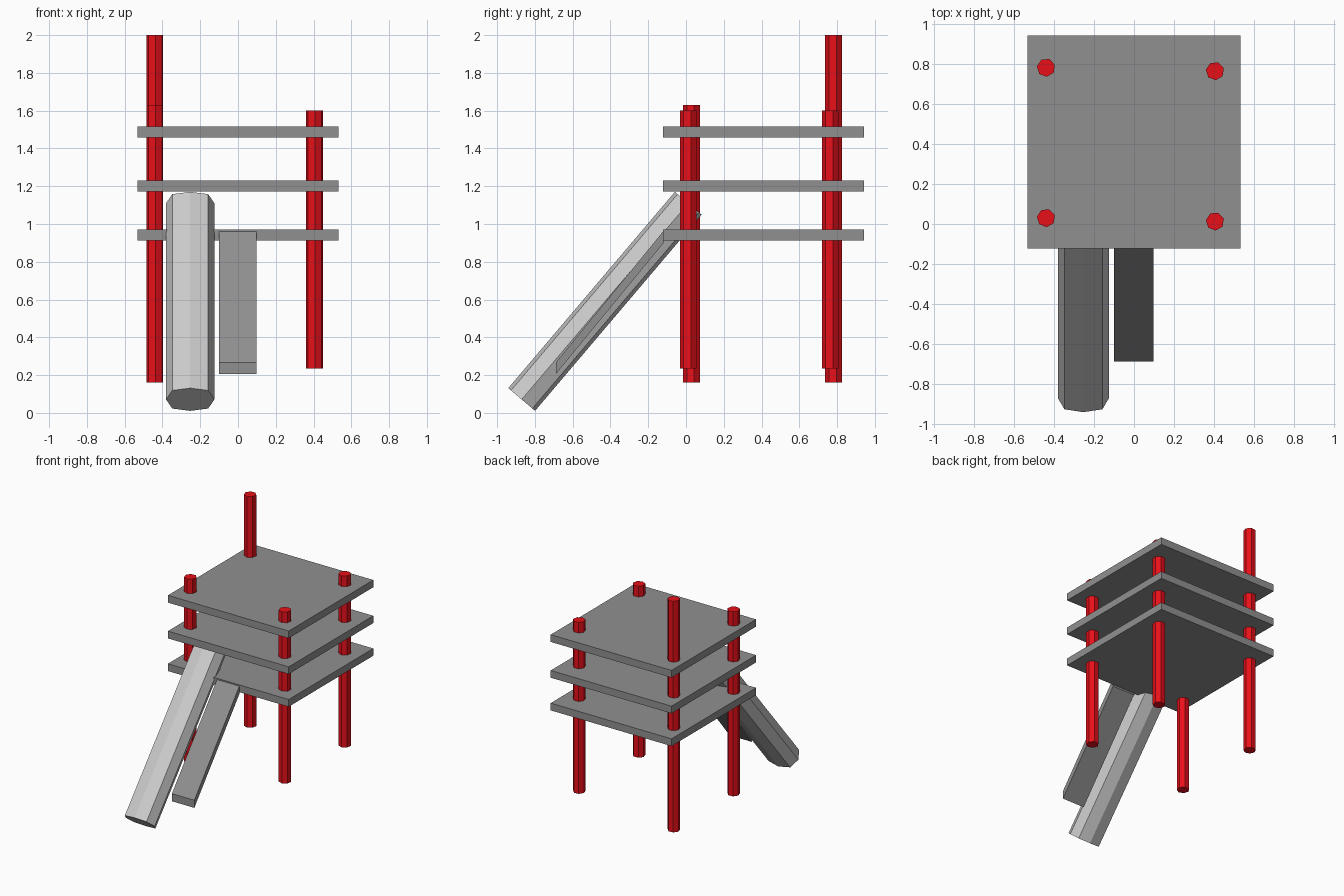
import bpy, bmesh, math
from mathutils import Vector

if "Cube" in bpy.data.objects:
    bpy.data.objects.remove(bpy.data.objects["Cube"])


def material(name, rgb):
    m = bpy.data.materials.new(name)
    m.diffuse_color = (*rgb, 1)
    m.use_nodes = True
    m.node_tree.nodes["Principled BSDF"].inputs["Base Color"].default_value = m.diffuse_color
    return m


red = material("red_paint", (0.8, 0.005, 0.01))
dark = material("dark_grey", (0.28, 0.28, 0.28))


def loft(name, profile, offset, mat=None):
    """Closed solid: a flat profile swept along an offset vector."""
    bm = bmesh.new()
    a = [bm.verts.new(p) for p in profile]
    b = [bm.verts.new(Vector(p) + Vector(offset)) for p in profile]
    n = len(a)
    bm.faces.new(a)
    bm.faces.new(b[::-1])
    for i in range(n):
        j = (i + 1) % n
        bm.faces.new((a[j], a[i], b[i], b[j]))
    bmesh.ops.recalc_face_normals(bm, faces=bm.faces)
    mesh = bpy.data.meshes.new(name)
    bm.to_mesh(mesh)
    bm.free()
    if mat:
        mesh.materials.append(mat)
    obj = bpy.data.objects.new(name, mesh)
    bpy.context.collection.objects.link(obj)
    return obj


# Three square decks: floor, railing level and roof
for name, z in (("floor_deck", 0.912), ("middle_deck", 1.172), ("roof_deck", 1.457)):
    square = [(-0.532, -0.122, z), (0.532, -0.122, z), (0.532, 0.942, z), (-0.532, 0.942, z)]
    loft(name, square, (0, 0, 0.058), dark)

# Four corner posts of different heights
posts = {
    "back_left_post": (-0.44, 0.782, 0.16, 2.0),
    "front_left_post": (-0.44, 0.03, 0.16, 1.63),
    "back_right_post": (0.405, 0.765, 0.235, 1.6),
    "front_right_post": (0.405, 0.013, 0.235, 1.6),
}
for name, (x, y, z0, z1) in posts.items():
    ring = [(x + 0.046 * math.cos(math.tau * i / 7 + 0.3),
             y + 0.046 * math.sin(math.tau * i / 7 + 0.3), z0) for i in range(7)]
    loft(name, ring, (0, 0, z1 - z0), red)

# Flattened eight-sided tube slide, leaning into the tower
start, end = Vector((-0.253, -0.87, 0.071)), Vector((-0.253, 0.012, 1.11))
axis = end - start
side = Vector((1, 0, 0))
up = side.cross(axis).normalized()
if up.z < 0:
    up = -up
section = [(0.128, 0), (0.095, 0.074), (0, 0.093), (-0.095, 0.074),
           (-0.128, 0), (-0.095, -0.074), (0, -0.093), (0.095, -0.074)]
loft("tube_slide", [start + side * u + up * v for u, v in section], axis)

# Plank ramp with upright ends
ramp = [(-0.10, -0.688, 0.207), (-0.10, -0.688, 0.268),
        (-0.10, -0.12, 0.962), (-0.10, -0.12, 0.898)]
loft("ramp", ramp, (0.197, 0, 0), dark)
